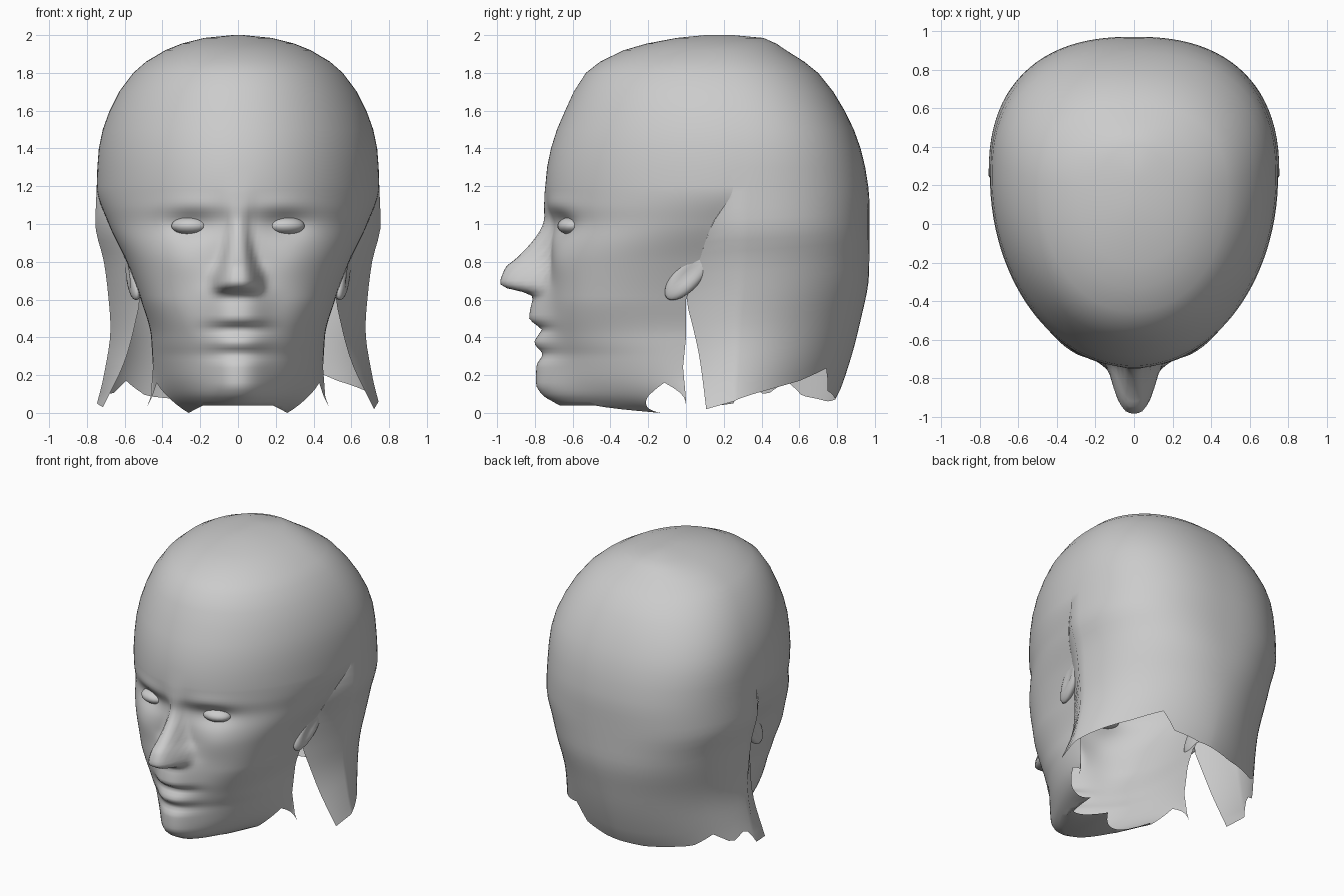
import bpy, bmesh, math
from math import sin, cos, radians, exp

if "Cube" in bpy.data.objects:
    bpy.data.objects.remove(bpy.data.objects["Cube"])


def line(*pts):
    """Piecewise linear lookup through (key, value) pairs."""
    def f(k):
        if k <= pts[0][0]:
            return pts[0][1]
        for (a, u), (b, v) in zip(pts, pts[1:]):
            if k <= b:
                return u + (v - u) * (k - a) / (b - a)
        return pts[-1][1]
    return f


def curve(*pts):
    """Smooth lookup through (key, value) pairs that never overshoots."""
    d = [(v - u) / (b - a) for (a, u), (b, v) in zip(pts, pts[1:])]
    m = [d[0]] + [2 * p * q / (p + q) if p * q > 0 else 0 for p, q in zip(d, d[1:])] + [d[-1]]

    def f(k):
        k = min(max(k, pts[0][0]), pts[-1][0])
        for i, ((a, u), (b, v)) in enumerate(zip(pts, pts[1:])):
            if k <= b:
                h, t = b - a, (k - a) / (b - a)
                w = t * t * (3 - 2 * t)
                return u + (v - u) * w + h * t * (1 - t) * (m[i] * (1 - t) - m[i + 1] * t)
    return f


# Horizontal sections of the face and crown: front, widest line, half width, squareness
front = curve((.04, -.67), (.1, -.72), (.3, -.71), (.5, -.72), (.9, -.715), (1, -.71), (1.1, -.735),
              (1.2, -.745), (1.4, -.715), (1.6, -.64), (1.8, -.53), (1.92, -.33), (1.985, -.05), (2, .1))
mid = curve((.6, 0), (.8, .07), (.9, .1), (1, .14), (1.2, .25), (1.4, .25), (1.8, .2), (2, .18))
width = curve((0, .5), (.1, .46), (.2, .45), (.4, .46), (.6, .515), (.8, .59), (1, .685), (1.2, .748),
              (1.4, .737), (1.6, .68), (1.8, .555), (1.92, .385), (1.985, .18), (2, .03))
square = curve((0, .2), (.04, .5), (.1, .9), (.2, 1.5), (.4, 2.3), (.6, 2.7), (.8, 2.6), (1, 2.15),
               (1.2, 2), (2, 2.1))
# Raised features along the centre line
mouth = curve((.04, 0), (.1, .045), (.15, .075), (.25, .08), (.31, .05), (.37, .09), (.42, .06),
              (.44, .045), (.47, .08), (.5, .11), (.57, .1), (.63, .08), (.7, .03), (.8, 0))
nose = curve((.615, 0), (.64, .07), (.66, .17), (.68, .22), (.71, .237), (.77, .23), (.82, .18),
             (.87, .13), (.95, .07), (1.02, .04), (1.1, .015), (1.2, 0))
nose_w = curve((.64, .105), (.72, .105), (.8, .08), (.9, .06), (1, .05), (1.15, .07))
# Ragged lower edge of the face, from the chin (0) to the ear (1)
jaw_edge = line((0, .04), (.25, .04), (.35, 0), (.8, .16), (.94, .02), (1, .4))
# Hair behind the ears
hair_w = curve((0, .76), (.2, .71), (.45, .675), (.65, .69), (.8, .71), (1, .755), (1.2, .748))
hair_back = curve((.05, .78), (.13, .82), (.47, .92), (.75, .97), (1.1, .972), (1.2, .965), (1.4, .925),
                  (1.6, .84), (1.8, .7), (1.92, .53), (1.985, .41), (2, .25))
hair_square = curve((0, 1.6), (.5, 2), (1, 2.4), (1.4, 2.4), (2, 2.1))
fold_x = curve((0, .73), (.3, .59), (.6, .515))
fold_y = curve((0, .11), (.3, .07), (.6, 0))
hair_edge = line((0, .06), (40, .17), (57, .24), (63, .12), (80, .08), (110, .06),
                 (135, .09), (148, .17), (158, .09), (170, .16), (180, .05))

crown = [1.2, 1.3, 1.4, 1.5, 1.6, 1.7, 1.8, 1.86, 1.92, 1.955, 1.985, 2.0]


def spot(x, z, cx, cz, sx, sz):
    return exp(-((abs(x) - cx) / sx) ** 2 - ((z - cz) / sz) ** 2)


def face_point(p, z):
    q = abs(p)
    if z < .4:
        z = max(z, jaw_edge(q))
    u = sin(radians(90 * q))
    n, c = square(z), mid(z)
    x = width(z) * u * (1 if p > 0 else -1)
    depth = max(0, 1 - u ** max(n, 2)) ** (1 / n) if q < 1 else 0
    y = c + (front(z) - c) * depth
    if z < 1.3:
        y -= mouth(z) * exp(-(abs(x) / .15) ** 2.5)
        y -= nose(z) * exp(-(abs(x) / nose_w(z)) ** 3.5)
        y -= .03 * spot(x, z, .1, .68, .03, .04)       # nostril wing
        y += .04 * spot(x, z, .255, .99, .12, .07)     # eye socket
        y -= .012 * spot(x, z, .24, 1.1, .16, .05)     # brow
        y -= .012 * spot(x, z, .3, .8, .12, .1)        # cheek
    return x, y, z


def hair_point(a, z):
    if a is None:                                      # front edge, folded in to the ear
        return (fold_x(z), fold_y(z), z) if z < .6 else (width(z), mid(z), z)
    e = 2 / hair_square(z)
    c = mid(max(z, 1.2))
    s, k = max(0, sin(radians(a))), cos(radians(a))
    w = hair_w(z) if z < 1.2 else width(z)
    return w * math.copysign(abs(k) ** e, k), c + (hair_back(z) - c) * s ** e, z


def add_grid(bm, rows):
    vs = [[bm.verts.new(co) for co in r] for r in rows]
    for r, s in zip(vs, vs[1:]):
        for i in range(len(r) - 1):
            bm.faces.new((r[i], r[i + 1], s[i + 1], s[i]))


def smooth(ob, angle):
    bpy.ops.object.select_all(action='DESELECT')
    ob.select_set(True)
    bpy.context.view_layer.objects.active = ob
    bpy.ops.object.shade_smooth_by_angle(angle=radians(angle))


# Head: open face shell joined at the crown to the hair shell
bm = bmesh.new()
cols = [i / 40 for i in range(-40, 41)]
rows = [[face_point(p, z) for p in cols] for z in [i * .02 for i in range(60)] + crown]
under = []
for p, (x, y, z) in zip(cols, rows[0]):                # underside of the chin
    k = 1 - .6 * max(0, 1 - abs(p) / .35)
    under.append((x, y * k, z))
add_grid(bm, [under] + rows)

angles = [i * 4 for i in range(46)]
hair_rows = []
for j in range(21):                                    # hanging hair with ragged ends
    v = j / 20

    def drop(lo):
        return lo + (1.2 - lo) * v
    right = hair_point(None, drop(.02))
    x, y, z = hair_point(None, drop(.03))
    hair_rows.append([right] + [hair_point(a, drop(hair_edge(a))) for a in angles] + [(-x, y, z)])
for z in crown[1:]:
    ring = [hair_point(a, z) for a in angles]
    hair_rows.append([ring[0]] + ring + [ring[-1]])
add_grid(bm, hair_rows)
bmesh.ops.remove_doubles(bm, verts=bm.verts, dist=.0005)
ends = [v for v in bm.verts if v.co.z > 1.9995]        # close the top
bmesh.ops.contextual_create(bm, geom=ends)
bmesh.ops.recalc_face_normals(bm, faces=bm.faces)
me = bpy.data.meshes.new("head")
bm.to_mesh(me)
bm.free()
head = bpy.data.objects.new("head", me)
bpy.context.collection.objects.link(head)
smooth(head, 120)

# Eyes and ears on both sides
for side, tag in ((1, "right"), (-1, "left")):
    bpy.ops.mesh.primitive_uv_sphere_add(segments=20, ring_count=12, location=(side * .255, -.605, .99))
    eye = bpy.context.object
    eye.name = tag + "_eye"
    eye.scale = (.1, .075, .047)
    eye.rotation_euler = (0, 0, side * radians(12))
    smooth(eye, 60)

    bpy.ops.mesh.primitive_uv_sphere_add(segments=20, ring_count=12, location=(side * .555, .015, .735))
    ear = bpy.context.object
    ear.name = tag + "_ear"
    for v in ear.data.vertices:                        # hollow of the ear
        if v.co.x * side > 0:
            v.co.x -= side * .6 * exp(-(v.co.y ** 2 + v.co.z ** 2) / .25)
    ear.scale = (.045, .175, .075)
    ear.rotation_euler = (radians(48), 0, side * radians(-10))
    smooth(ear, 60)
